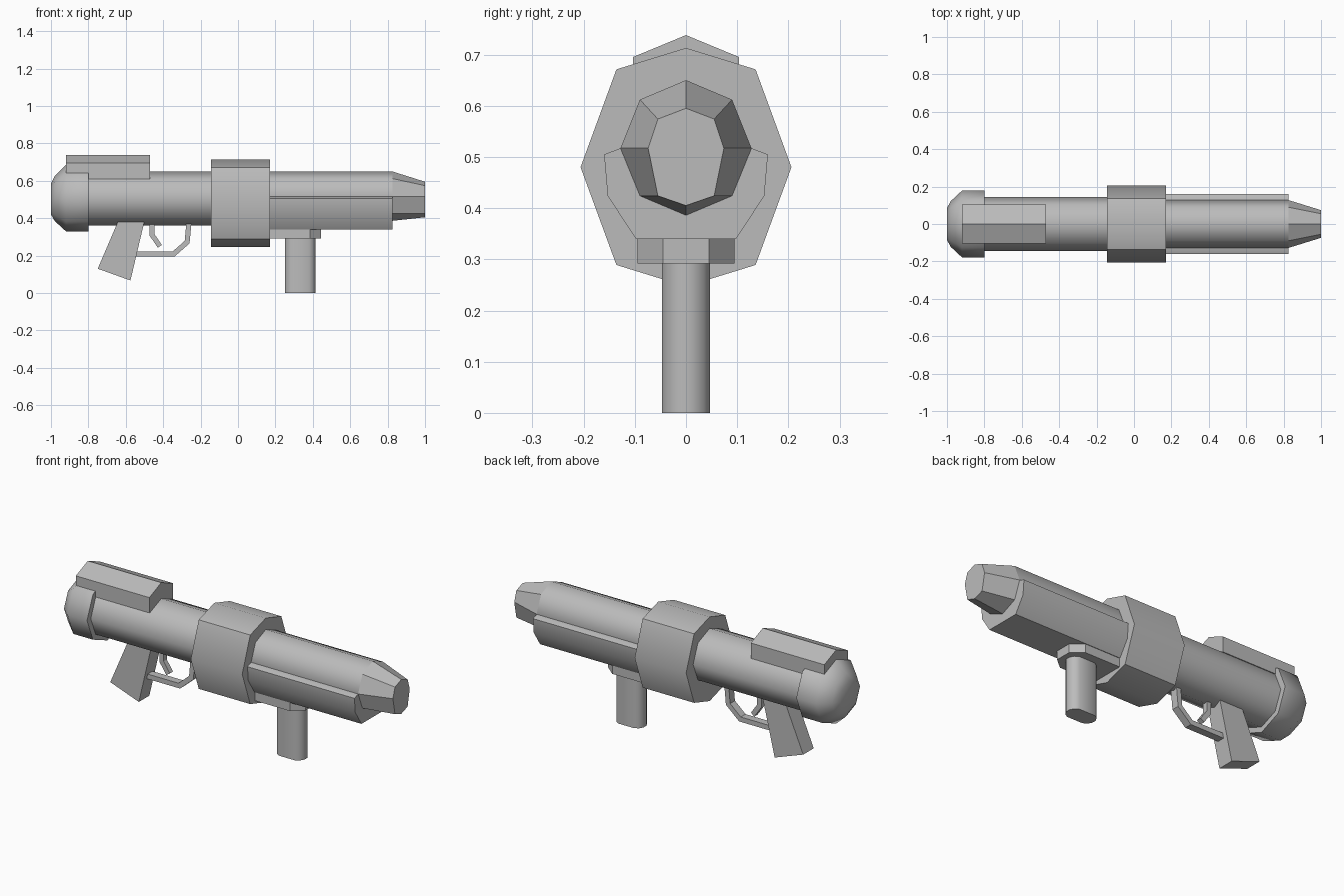
import bpy, bmesh, math
from mathutils import Vector

if "Cube" in bpy.data.objects:
    bpy.data.objects.remove(bpy.data.objects["Cube"])

grey = bpy.data.materials.new("gunmetal grey")
grey.diffuse_color = (0.5, 0.5, 0.5, 1)
grey.use_nodes = True
grey.node_tree.nodes["Principled BSDF"].inputs["Base Color"].default_value = grey.diffuse_color


def finish(name, bm, smooth=None):
    bmesh.ops.recalc_face_normals(bm, faces=bm.faces)
    me = bpy.data.meshes.new(name)
    bm.to_mesh(me)
    bm.free()
    me.materials.append(grey)
    ob = bpy.data.objects.new(name, me)
    bpy.context.collection.objects.link(ob)
    if smooth:
        bpy.ops.object.select_all(action='DESELECT')
        ob.select_set(True)
        bpy.context.view_layer.objects.active = ob
        bpy.ops.object.shade_smooth_by_angle(angle=math.radians(smooth))
    return ob


def loft(name, rings, smooth=None):
    """Skin a list of equal-length point rings and cap both ends."""
    bm = bmesh.new()
    vs = [[bm.verts.new(p) for p in r] for r in rings]
    n = len(vs[0])
    for a, b in zip(vs, vs[1:]):
        for i in range(n):
            j = (i + 1) % n
            bm.faces.new((a[i], a[j], b[j], b[i]))
    bm.faces.new(vs[0])
    bm.faces.new(vs[-1])
    return finish(name, bm, smooth)


def mirrored(x, half):
    """Ring at x from (y, z) points on the right half, listed top to bottom."""
    left = [(-y, z) for y, z in reversed(half) if y > 0]
    return [(x, y, z) for y, z in half + left]


def octagon(x, ry, z0, z1, ky=0.707, kz=0.707):
    c, rz = (z0 + z1) / 2, (z1 - z0) / 2
    return mirrored(x, [(0, z1), (ry * ky, c + rz * kz), (ry, c),
                        (ry * ky, c - rz * kz), (0, z0)])


def side_plate(name, pts, w):
    """Extrude an (x, z) outline across the width."""
    return loft(name, [[(x, s * w, z) for x, z in pts] for s in (-1, 1)])


def strip(name, path, t, w):
    """Bar of thickness t following an (x, z) path with mitred corners."""
    p = [Vector(q) for q in path]
    rings = []
    for i, q in enumerate(p):
        a = (q - p[max(i - 1, 0)]).normalized()
        b = (p[min(i + 1, len(p) - 1)] - q).normalized()
        d = (a + b).normalized()
        n = Vector((-d.y, d.x))
        k = t / 2 / max(n.dot(Vector((-b.y, b.x))) if b.length else 1, 0.5)
        u, v = q + n * k, q - n * k
        rings.append([(u.x, -w, u.y), (u.x, w, u.y), (v.x, w, v.y), (v.x, -w, v.y)])
    return loft(name, rings)


# Rear tube and rounded end cap
loft("rear_tube", [octagon(-0.85, 0.145, 0.36, 0.65), octagon(-0.1, 0.145, 0.36, 0.65)], 50)
loft("rear_cap", [octagon(-1.0, 0.085, 0.42, 0.585), octagon(-0.98, 0.122, 0.385, 0.625),
                  octagon(-0.92, 0.178, 0.33, 0.685), octagon(-0.8, 0.178, 0.33, 0.685)], 50)

# Central collar
loft("collar", [octagon(x, 0.206, 0.247, 0.713, 0.66, 0.82) for x in (-0.145, 0.17)], 50)

# Front barrel with tapered muzzle
barrel = [(0, 0.65), (0.09, 0.612), (0.128, 0.517), (0.09, 0.424), (0, 0.386)]
tip = [(0, 0.595), (0.055, 0.574), (0.074, 0.517), (0.055, 0.424), (0, 0.405)]
loft("barrel", [mirrored(0.1, barrel), mirrored(0.825, barrel)], 50)
loft("muzzle", [mirrored(0.825, barrel), mirrored(1.0, tip)])

# Cradle wrapped under the barrel
cradle = [(0.128, 0.517), (0.16, 0.505), (0.153, 0.424), (0.098, 0.34)]
loft("barrel_cradle", [mirrored(x, cradle) for x in (0.1, 0.825)], 30)

# Ridge-roofed sight housing
sight = [(0, 0.738), (0.104, 0.695), (0.104, 0.61)]
loft("sight_housing", [mirrored(x, sight) for x in (-0.92, -0.47)])

# Pistol grip, trigger and guard
side_plate("pistol_grip", [(-0.63, 0.41), (-0.494, 0.41), (-0.575, 0.067), (-0.75, 0.13)], 0.046)
strip("trigger_guard", [(-0.56, 0.208), (-0.345, 0.208), (-0.272, 0.272), (-0.262, 0.38)], 0.027, 0.021)
strip("trigger", [(-0.459, 0.38), (-0.459, 0.31), (-0.418, 0.25)], 0.026, 0.014)

# Front grip mount, chamfered at its forward end
mount = [(0.1, -0.095), (0.385, -0.095), (0.445, -0.045),
         (0.445, 0.045), (0.385, 0.095), (0.1, 0.095)]
loft("grip_mount", [[(x, y, z) for x, y in mount] for z in (0.292, 0.345)])

# Front grip with rounded oblong section
oblong = []
for i in range(12):
    a = math.tau * (i + 0.5) / 12
    sx = 1 if math.cos(a) > 0 else -1
    oblong.append((0.333 + sx * 0.034 + 0.05 * math.cos(a), 0.049 * math.sin(a)))
loft("front_grip", [[(x, y, z) for x, y in oblong] for z in (0, 0.3)], 50)
